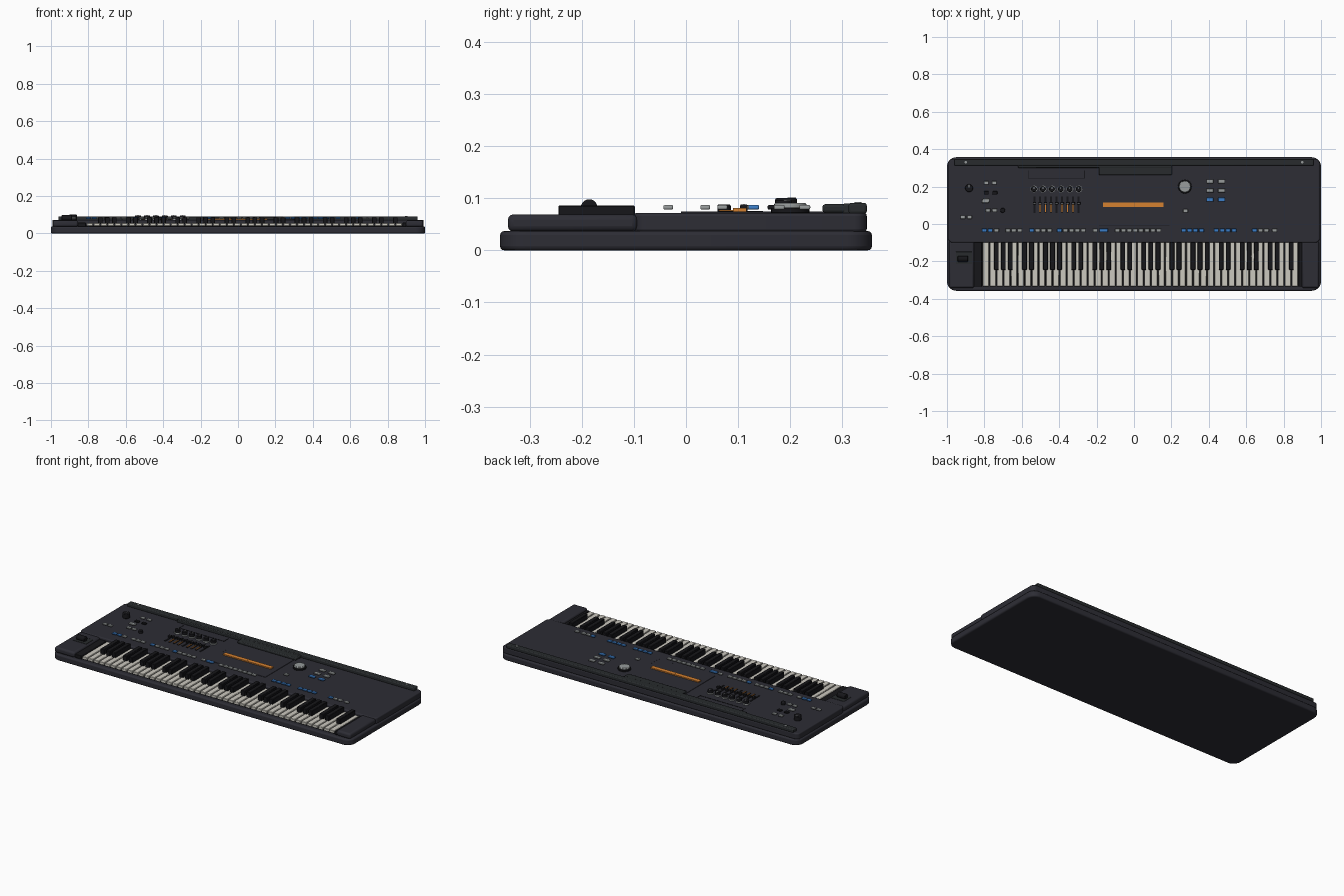
import bpy, bmesh, math
from mathutils import Matrix, Vector

if "Cube" in bpy.data.objects:
    bpy.data.objects.remove(bpy.data.objects["Cube"])


def material(name, rgb):
    m = bpy.data.materials.new(name)
    m.diffuse_color = (*rgb, 1)
    m.use_nodes = True
    m.node_tree.nodes["Principled BSDF"].inputs["Base Color"].default_value = m.diffuse_color
    return m


BODY = material("charcoal body", (0.026, 0.026, 0.035))
TRIM = material("dark trim", (0.021, 0.024, 0.026))
BLACK = material("black", (0.008, 0.008, 0.010))
IVORY = material("ivory", (0.60, 0.58, 0.52))
GREY = material("button grey", (0.31, 0.33, 0.33))
BLUE = material("button blue", (0.045, 0.21, 0.58))
ORANGE = material("orange", (0.66, 0.22, 0.03))


def finish(name, bm, mat, bevel=0, segments=2):
    mesh = bpy.data.meshes.new(name)
    bm.to_mesh(mesh)
    bm.free()
    ob = bpy.data.objects.new(name, mesh)
    bpy.context.collection.objects.link(ob)
    mesh.materials.append(mat)
    bpy.ops.object.select_all(action='DESELECT')
    ob.select_set(True)
    bpy.context.view_layer.objects.active = ob
    bpy.ops.object.shade_smooth_by_angle(angle=math.radians(35))
    if bevel:
        b = ob.modifiers.new("edge", 'BEVEL')
        b.width, b.segments = bevel, segments
        b.limit_method, b.angle_limit = 'ANGLE', math.radians(40)
    return ob


def boxes(name, items, mat, bevel=0, corner=0, segments=2):
    """Boxes as (x0, x1, y0, y1, z0, z1), with optional rounded plan corners."""
    bm = bmesh.new()
    for x0, x1, y0, y1, z0, z1 in items:
        centre = Vector(((x0 + x1) / 2, (y0 + y1) / 2, (z0 + z1) / 2))
        bmesh.ops.create_cube(bm, size=1, matrix=Matrix.Translation(centre)
                              @ Matrix.Diagonal((x1 - x0, y1 - y0, z1 - z0, 1)))
    if corner:
        upright = [e for e in bm.edges
                   if abs(e.verts[0].co.z - e.verts[1].co.z) > 0.001]
        bmesh.ops.bevel(bm, geom=upright, offset=corner, segments=6,
                        profile=0.5, affect='EDGES')
    return finish(name, bm, mat, bevel, segments)


def discs(name, items, mat, bevel=0):
    """Upright cylinders as (x, y, radius, z0, z1)."""
    bm = bmesh.new()
    for x, y, r, z0, z1 in items:
        bmesh.ops.create_cone(bm, cap_ends=True, segments=24, radius1=r, radius2=r,
                              depth=z1 - z0,
                              matrix=Matrix.Translation((x, y, (z0 + z1) / 2)))
    return finish(name, bm, mat, bevel)


# Case
boxes("base", [(-1, 1, -0.357, 0.357, 0, 0.037)], BODY, 0.008, 0.05, 3)
boxes("control_panel", [(-0.993, 0.993, -0.1, 0.347, 0.035, 0.072)], BODY, 0.006, 0.025, 3)
boxes("end_blocks", [(-0.99, -0.855, -0.342, -0.093, 0.036, 0.069),
                     (0.897, 0.99, -0.342, -0.093, 0.036, 0.069)], BODY, 0.011, 0, 3)
boxes("key_cheeks", [(-0.857, -0.813, -0.335, -0.095, 0.036, 0.058),
                     (0.88, 0.899, -0.335, -0.095, 0.036, 0.058)], BLACK, 0.003)

# Rear ridge with stepped middle
boxes("rear_ridge", [(-0.96, 0.96, 0.312, 0.347, 0.07, 0.091)], TRIM, 0.005, 0, 3)
boxes("rear_ridge_middle", [(-0.62, 0.203, 0.30, 0.345, 0.07, 0.0895)], TRIM, 0.004)
boxes("display_hood", [(-0.188, 0.203, 0.262, 0.342, 0.072, 0.0885)], TRIM, 0.005)
discs("ridge_screws", [(s * 0.90, 0.33, 0.007, 0.088, 0.093) for s in (-1, 1)], GREY)

# Display
boxes("display_plate", [(-0.188, 0.19, -0.01, 0.268, 0.07, 0.0745)], BODY, 0.001)
boxes("display_screen", [(-0.165, -0.003, 0.09, 0.116, 0.074, 0.081),
                         (-0.002, 0.157, 0.09, 0.116, 0.074, 0.081)], ORANGE)

# Groove lines framing the slider section
boxes("section_lines", [(-0.565, -0.265, 0.242, 0.246, 0.071, 0.0735),
                        (-0.567, -0.563, 0.242, 0.285, 0.071, 0.0735),
                        (-0.267, -0.263, 0.242, 0.285, 0.071, 0.0735)], BLACK)

# Keys: 45 white keys starting on E, with black keys between
X0, PITCH = -0.811, 1.69 / 45
boxes("key_bed", [(-0.815, 0.882, -0.328, -0.095, 0.034, 0.043)], BLACK)
boxes("white_keys", [(X0 + i * PITCH + 0.0025, X0 + (i + 1) * PITCH - 0.0025,
                      -0.333, -0.095, 0.04, 0.056) for i in range(45)], IVORY, 0.002, 0, 1)
boxes("black_keys", [(X0 + i * PITCH - 0.0125, X0 + i * PITCH + 0.0125,
                      -0.245, -0.11 + 0.012, 0.05, 0.086)
                     for i in range(2, 45) if i % 7 in (0, 2, 3, 4, 6)], BLACK, 0.002, 0, 1)

# Pitch control on the left block
boxes("pitch_recess", [(-0.953, -0.865, -0.215, -0.148, 0.066, 0.071)], TRIM, 0.001)
bm = bmesh.new()
bmesh.ops.create_cone(bm, cap_ends=True, segments=20, radius1=0.016, radius2=0.016, depth=0.055,
                      matrix=Matrix.Translation((-0.915, -0.186, 0.082))
                      @ Matrix.Rotation(math.pi / 2, 4, 'Y'))
finish("pitch_wheel", bm, BLACK, 0.003)

# Six rotary knobs with light rings and pointers
knob_x = [-0.535 + i * 0.048 for i in range(6)]
discs("knob_rings", [(x, 0.187, 0.0185, 0.071, 0.079) for x in knob_x], GREY)
discs("knobs", [(x, 0.187, 0.0155, 0.072, 0.096) for x in knob_x], BLACK, 0.002)
boxes("knob_pointers", [(x - 0.002, x + 0.002, 0.187, 0.201, 0.095, 0.098)
                        for x in knob_x], GREY)

# Nine sliders, most with orange lit tracks
slider_x = [-0.532 + i * 0.0295 for i in range(9)]
boxes("slider_tracks", [(x - 0.005, x + 0.005, 0.06, 0.148, 0.071, 0.075)
                        for x in slider_x], BLACK)
boxes("slider_lights", [(x - 0.003, x + 0.003, 0.063, 0.105, 0.074, 0.077)
                        for i, x in enumerate(slider_x) if i in (1, 2, 3, 5, 6, 7)], ORANGE)
boxes("slider_caps", [(x - 0.009, x + 0.009, 0.104, 0.118, 0.074, 0.088)
                      for x in slider_x], BLACK, 0.002)
boxes("slider_marks", [(x - 0.007, x + 0.007, 0.110, 0.1125, 0.087, 0.0885)
                       for x in slider_x], GREY)

# Data dial and small dark knobs
discs("dial_base", [(0.272, 0.2, 0.037, 0.071, 0.081)], BLACK, 0.002)
discs("data_dial", [(0.272, 0.2, 0.031, 0.08, 0.091)], GREY, 0.003)
discs("side_knobs", [(-0.882, 0.192, 0.021, 0.071, 0.1),
                     (-0.702, 0.073, 0.013, 0.071, 0.088)], BLACK, 0.003)
boxes("side_knob_mark", [(-0.884, -0.88, 0.195, 0.211, 0.099, 0.101)], GREY)


def buttons(name, points, mat, w=0.026, d=0.019):
    boxes(name, [(x - w / 2, x + w / 2, y - d / 2, y + d / 2, 0.078, 0.087)
                 for x, y in points], mat, 0.003)


def run(start, count, step=0.0315, y=-0.034):
    return [(start + i * step, y) for i in range(count)]


# Long row of buttons above the keys
buttons("row_buttons_blue", run(-0.80, 2) + run(-0.547, 1) + run(-0.398, 1) + run(-0.172, 2, 0.02)
        + run(0.266, 4) + run(0.44, 4) + run(0.645, 1), BLUE)
buttons("row_buttons_grey", run(-0.735, 1) + run(-0.674, 3) + run(-0.515, 3) + run(-0.366, 4)
        + run(-0.207, 1) + run(-0.088, 8) + run(0.676, 2) + run(0.752, 1), GREY)

# Left and right button clusters
buttons("left_buttons", [(-0.79, 0.22), (-0.747, 0.22), (-0.78, 0.073), (-0.745, 0.073),
                         (-0.915, 0.037), (-0.88, 0.037), (0.275, 0.07)], GREY)
buttons("left_wide_button", [(-0.795, 0.122), (-0.79, 0.171 - 0.045)], GREY, 0.036, 0.018)
buttons("left_dark_buttons", [(-0.744, 0.166), (-0.79, 0.166)], BLACK, 0.026, 0.019)
buttons("right_buttons_grey", [(x, y) for x in (0.406, 0.468) for y in (0.228, 0.179)],
        GREY, 0.038, 0.021)
buttons("right_buttons_blue", [(x, 0.13) for x in (0.406, 0.468)], BLUE, 0.038, 0.021)
